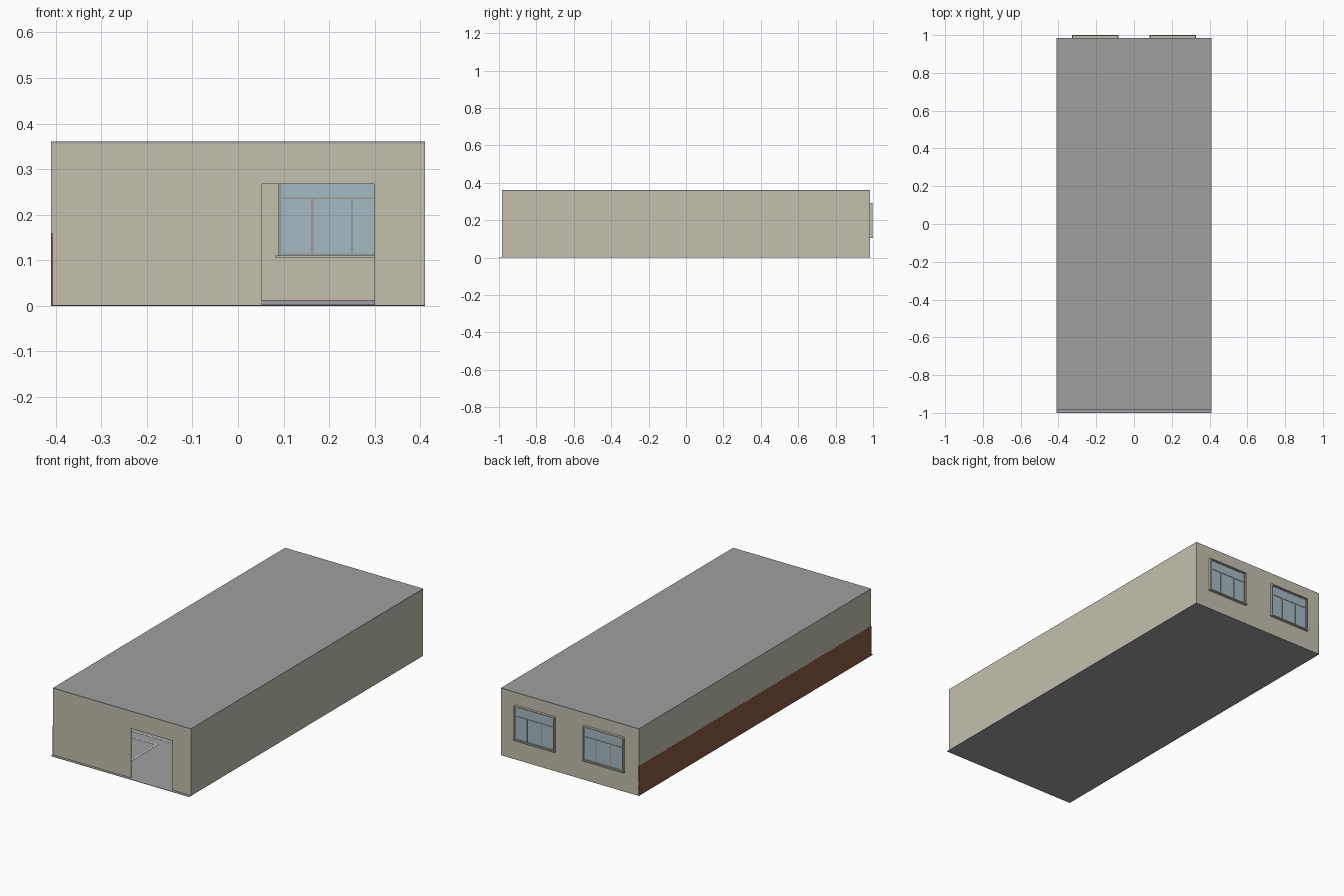
import bpy, bmesh
from mathutils import Matrix

if "Cube" in bpy.data.objects:
    bpy.data.objects.remove(bpy.data.objects["Cube"])

W, F, B, H, T = 0.41, -0.985, 0.985, 0.36, 0.004   # half width, front, back, height, wall thickness


def mat(name, r, g, b):
    m = bpy.data.materials.new(name)
    m.diffuse_color = (r, g, b, 1)
    m.use_nodes = True
    m.node_tree.nodes["Principled BSDF"].inputs["Base Color"].default_value = m.diffuse_color
    return m


BEIGE = mat("beige plaster", 0.55, 0.53, 0.43)
GREY = mat("grey concrete", 0.35, 0.35, 0.35)
BROWN = mat("brown paint", 0.25, 0.10, 0.055)
GLASS = mat("pale blue glass", 0.38, 0.49, 0.54)
FRAME = mat("grey window bar", 0.33, 0.33, 0.32)
SKIRT = mat("blue grey skirting", 0.35, 0.35, 0.39)
LINE = mat("pale floor line", 0.60, 0.70, 0.72)


def finish(name, bm, m):
    bmesh.ops.recalc_face_normals(bm, faces=bm.faces)
    me = bpy.data.meshes.new(name)
    bm.to_mesh(me)
    bm.free()
    me.materials.append(m)
    ob = bpy.data.objects.new(name, me)
    bpy.context.collection.objects.link(ob)
    return ob


def box(name, x, y, z, m):
    """Box from three (low, high) ranges."""
    bm = bmesh.new()
    size = [r[1] - r[0] for r in (x, y, z)]
    mid = [(r[0] + r[1]) / 2 for r in (x, y, z)]
    bmesh.ops.create_cube(bm, size=1, matrix=Matrix.Translation(mid) @ Matrix.Diagonal((*size, 1)))
    return finish(name, bm, m)


def pierced_wall(name, y0, y1, openings):
    """Wall across x with rectangular openings (x0, x1, z0, z1)."""
    xs = sorted({-W, W, *(v for o in openings for v in o[:2])})
    zs = sorted({0.002, H, *(v for o in openings for v in o[2:])})
    bm = bmesh.new()
    for xa, xb in zip(xs, xs[1:]):
        for za, zb in zip(zs, zs[1:]):
            cx, cz = (xa + xb) / 2, (za + zb) / 2
            if any(o[0] < cx < o[1] and o[2] < cz < o[3] for o in openings):
                continue
            bm.faces.new([bm.verts.new((px, y0, pz)) for px, pz in
                          ((xa, za), (xb, za), (xb, zb), (xa, zb))])
    bmesh.ops.remove_doubles(bm, verts=bm.verts, dist=1e-5)
    ext = bmesh.ops.extrude_face_region(bm, geom=bm.faces[:], use_keep_orig=True)
    verts = [g for g in ext["geom"] if isinstance(g, bmesh.types.BMVert)]
    bmesh.ops.translate(bm, verts=verts, vec=(0, y1 - y0, 0))
    return finish(name, bm, BEIGE)


# Floor slab reaches a little past the front wall; roof sits flush
box("floor", (-W, W), (-1.0, B), (0, 0.002), GREY)
box("roof", (-W, W), (F, B), (H - T, H + 0.0005), GREY)

# Side walls, the left one with a brown lower half
box("right_wall", (W - T, W), (F, B), (0.002, H), BEIGE)
box("left_wall_upper", (-W, -W + T), (F, B), (0.16, H), BEIGE)
box("left_wall_lower", (-W - 0.0005, -W + T), (F, B), (0.001, 0.16), BROWN)

# Front wall with doorway, back wall with two window openings
WINDOWS = [(-0.32, -0.09), (0.09, 0.32)]
WZ = (0.11, 0.288)
pierced_wall("front_wall", F, F + T, [(0.053, 0.30, 0.002, 0.267)])
pierced_wall("back_wall", B - T, B, [(*w, *WZ) for w in WINDOWS])

# Windows: projecting surround, glass, bars and sill
for side, (a, b) in zip(("left", "right"), WINDOWS):
    t = 0.005
    for part, x in (("jamb_a", (a - t, a)), ("jamb_b", (b, b + t))):
        box(f"{side}_window_{part}", x, (B - T, 0.998), WZ, BEIGE)
    box(f"{side}_window_head", (a - t, b + t), (B - T, 0.998), (WZ[1], WZ[1] + t), BEIGE)
    box(f"{side}_window_sill", (a - 0.008, b + 0.008), (B - 0.012, 1.0), (0.105, WZ[0]), BEIGE)
    box(f"{side}_window_glass", (a, b), (0.989, 0.991), WZ, GLASS)
    for i, x in enumerate((a + 0.003, a + 0.073, b - 0.07, b - 0.003)):
        box(f"{side}_window_mullion_{i}", (x - 0.0025, x + 0.0025), (0.987, 0.993),
            (WZ[0], 0.236 if i in (1, 2) else WZ[1]), FRAME)
    for i, z in enumerate((0.113, 0.236, 0.286)):
        box(f"{side}_window_rail_{i}", (a, b), (0.987, 0.993), (z - 0.002, z + 0.002), FRAME)

# Skirting inside
box("back_skirting", (-W + T, W - T), (B - T - 0.004, B - T), (0.002, 0.013), SKIRT)
for s, n in ((-1, "left"), (1, "right")):
    x = sorted((s * (W - T), s * (W - T - 0.004)))
    box(f"{n}_skirting", x, (F + T, B - T), (0.002, 0.013), SKIRT)

# Pale lines painted on the floor, glimpsed through the doorway
box("floor_line_long", (-0.065, -0.057), (-0.9, -0.6), (0.002, 0.003), LINE)
box("floor_line_short", (-0.34, -0.057), (-0.604, -0.596), (0.002, 0.003), LINE)
box("floor_line_cross", (-0.36, 0.36), (-0.544, -0.536), (0.002, 0.003), LINE)
